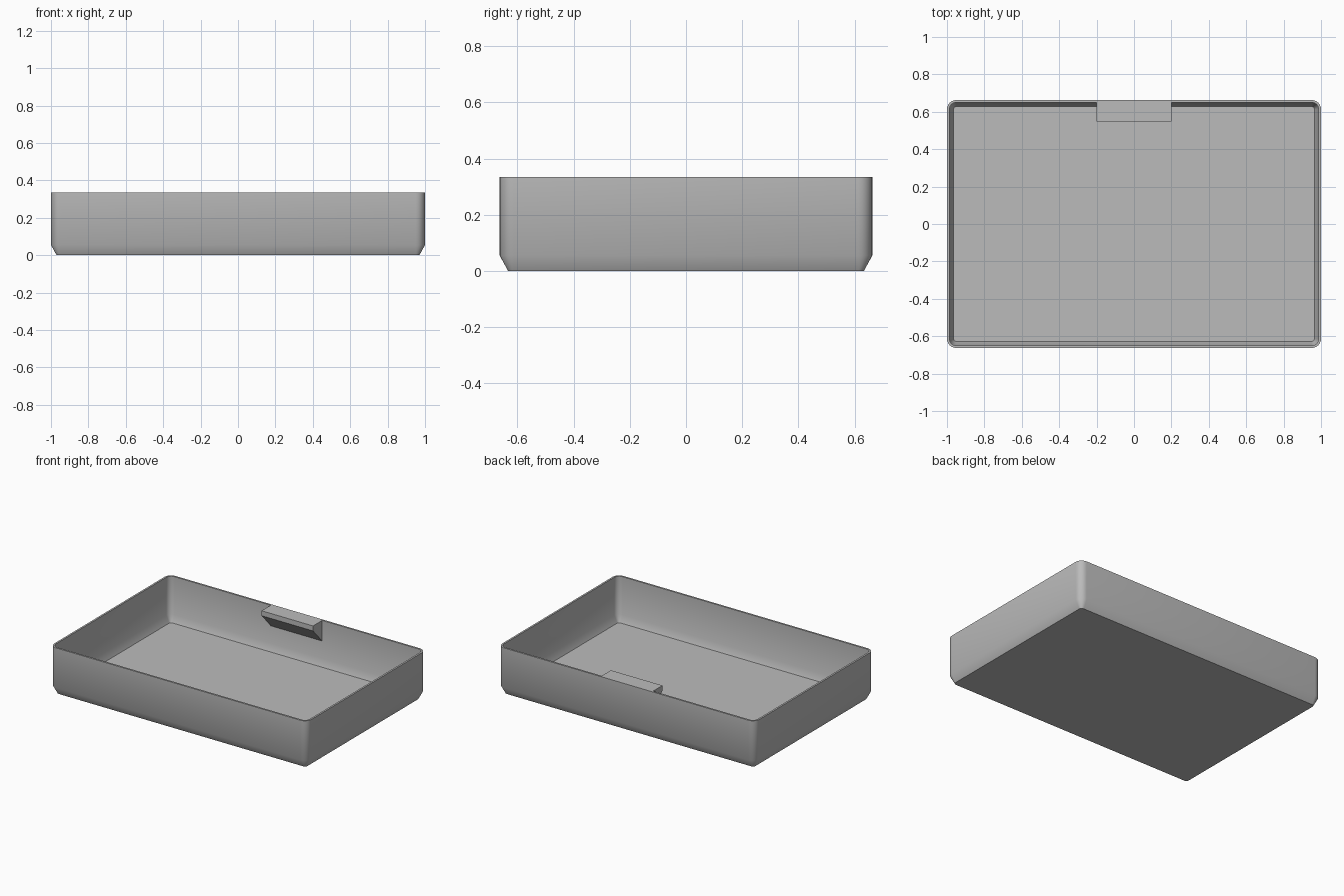
import bpy, bmesh, math

if "Cube" in bpy.data.objects:
    bpy.data.objects.remove(bpy.data.objects["Cube"], do_unlink=True)

HALF_X, HALF_Y, HEIGHT = 1.0, 0.663, 0.335
WALL, RADIUS, STEPS = 0.013, 0.05, 6

grey = bpy.data.materials.new("plain grey")
grey.use_nodes = True
colour = (0.5, 0.5, 0.5, 1)
grey.diffuse_color = colour
grey.node_tree.nodes["Principled BSDF"].inputs["Base Color"].default_value = colour


def finish(name, bm, smooth):
    bmesh.ops.recalc_face_normals(bm, faces=bm.faces)
    mesh = bpy.data.meshes.new(name)
    bm.to_mesh(mesh)
    bm.free()
    mesh.materials.append(grey)
    obj = bpy.data.objects.new(name, mesh)
    bpy.context.collection.objects.link(obj)
    if smooth:
        bpy.ops.object.select_all(action="DESELECT")
        obj.select_set(True)
        bpy.context.view_layer.objects.active = obj
        bpy.ops.object.shade_smooth_by_angle(angle=math.radians(35))
    return obj


def rounded_loop(bm, inset, z):
    """Ring of vertices around a rounded rectangle."""
    radius = max(RADIUS - inset, 0.012)
    cx, cy = HALF_X - inset - radius, HALF_Y - inset - radius
    ring = []
    for corner, (sx, sy) in enumerate([(1, 1), (-1, 1), (-1, -1), (1, -1)]):
        for step in range(STEPS + 1):
            a = math.pi / 2 * (corner + step / STEPS)
            ring.append(bm.verts.new((sx * cx + radius * math.cos(a),
                                      sy * cy + radius * math.sin(a), z)))
    return ring


# Tray shell: up the outside, over the rim and down to the floor
bm = bmesh.new()
section = [(0.03, 0), (0, 0.055), (0, HEIGHT),
           (WALL, HEIGHT), (WALL, 0.068), (0.035, 0.018)]
rings = [rounded_loop(bm, inset, z) for inset, z in section]
for low, high in zip(rings, rings[1:]):
    for i in range(len(low)):
        j = (i + 1) % len(low)
        bm.faces.new((low[i], low[j], high[j], high[i]))
bm.faces.new(rings[0])
bm.faces.new(rings[-1])
finish("tray", bm, True)

# Wedge-shaped tab inside the back wall, flush with the rim
bm = bmesh.new()
back = HALF_Y - WALL
profile = [(back, HEIGHT), (0.548, HEIGHT), (0.548, 0.3), (back, 0.19)]
side = bm.faces.new([bm.verts.new((-0.2, y, z)) for y, z in profile])
grown = bmesh.ops.extrude_face_region(bm, geom=[side])["geom"]
bmesh.ops.translate(bm, vec=(0.4, 0, 0),
                    verts=[v for v in grown if isinstance(v, bmesh.types.BMVert)])
finish("back_tab", bm, False)
